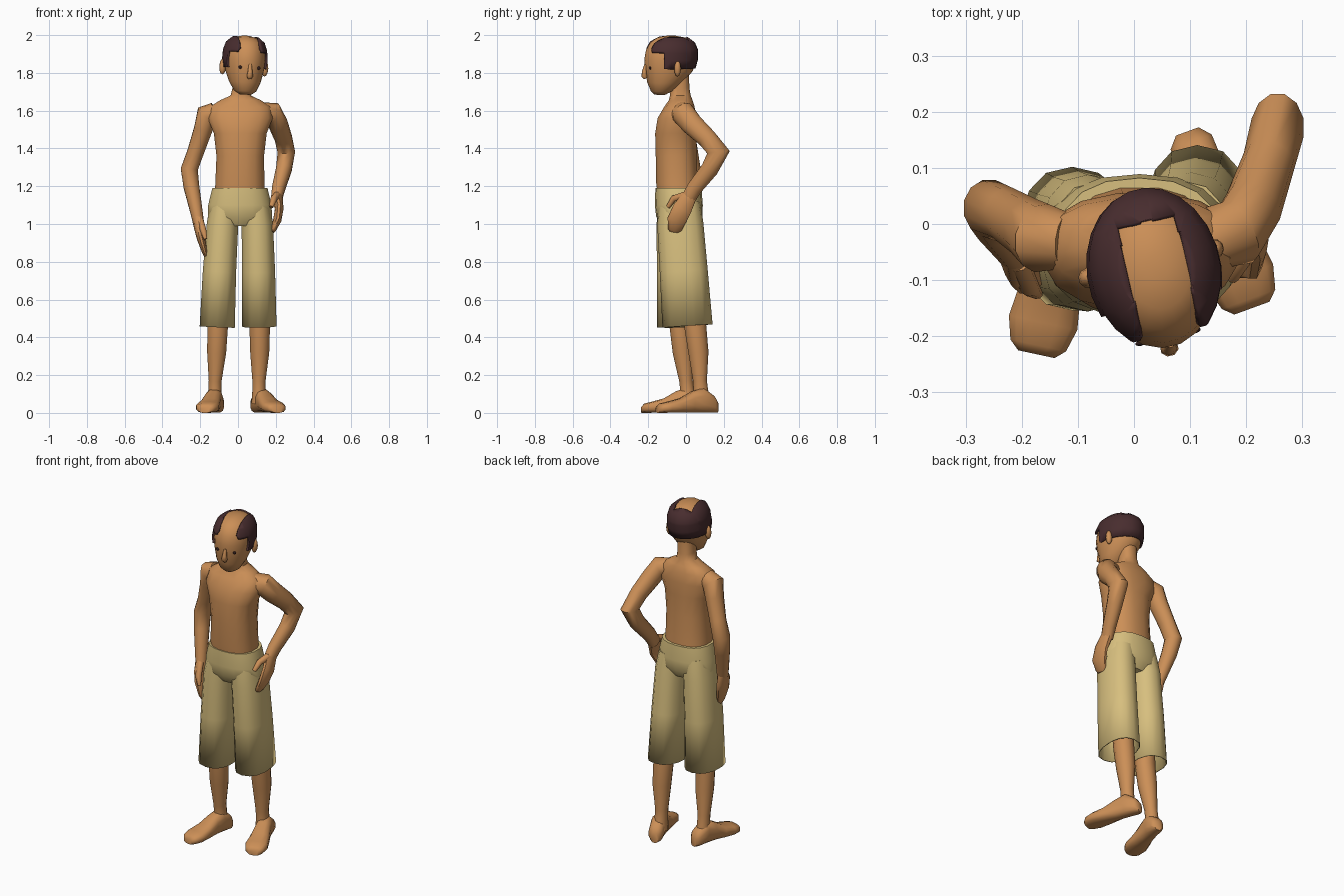
import bpy, bmesh, math
from mathutils import Vector, Matrix


def material(name, rgb):
    m = bpy.data.materials.new(name)
    m.diffuse_color = (*rgb, 1)
    return m


SKIN = material("skin", (0.60, 0.275, 0.095))
CLOTH = material("shorts cloth", (0.68, 0.52, 0.21))
HAIR = material("dark hair", (0.065, 0.026, 0.028))
EYE = material("eye black", (0.03, 0.012, 0.012))


def finish(bm, name, mat, matrix=None):
    bmesh.ops.recalc_face_normals(bm, faces=bm.faces)
    me = bpy.data.meshes.new(name)
    bm.to_mesh(me)
    bm.free()
    ob = bpy.data.objects.new(name, me)
    bpy.context.collection.objects.link(ob)
    me.materials.append(mat)
    if matrix:
        ob.matrix_world = matrix
    return ob


def loft(rings, sides=12, ref=(1, 0, 0), normal=None, power=1.0, caps=(True, True)):
    """Skin elliptical rings (x, y, z, half width, half depth) along a path."""
    bm = bmesh.new()
    pts = [Vector(r[:3]) for r in rings]
    loops = []
    for i, r in enumerate(rings):
        t = Vector(normal) if normal else Vector()
        if not normal:
            if i > 0:
                t += (pts[i] - pts[i - 1]).normalized()
            if i < len(pts) - 1:
                t += (pts[i + 1] - pts[i]).normalized()
        t.normalize()
        u = Vector(ref) - Vector(ref).dot(t) * t
        u.normalize()
        v = t.cross(u)
        loop = []
        for k in range(sides):
            a = 2 * math.pi * (k + 0.5) / sides
            c, s = math.cos(a), math.sin(a)
            c = math.copysign(abs(c) ** power, c)
            s = math.copysign(abs(s) ** power, s)
            loop.append(bm.verts.new(pts[i] + u * c * r[3] + v * s * r[4]))
        loops.append(loop)
    for A, B in zip(loops, loops[1:]):
        for k in range(sides):
            j = (k + 1) % sides
            bm.faces.new((A[k], A[j], B[j], B[k]))
    if caps[0]:
        bm.faces.new(loops[0])
    if caps[1]:
        bm.faces.new(loops[-1])
    return bm


UP = (0, 0, 1)

# Torso with neck
finish(loft([(0.01, -0.04, 1.14, .135, .11), (0.01, -0.048, 1.22, .132, .112),
             (0.012, -0.052, 1.36, .128, .110), (0.012, -0.055, 1.48, .142, .110),
             (0.012, -0.048, 1.56, .175, .104), (0.012, -0.035, 1.62, .165, .082),
             (0.013, -0.028, 1.655, .11, .064), (0.015, -0.03, 1.68, .055, .056),
             (0.018, -0.035, 1.72, .048, .054), (0.02, -0.04, 1.80, .05, .056)],
            16, normal=UP, power=0.85), "torso", SKIN)

# Arms: one hanging, one bent with the hand on the hip
finish(loft([(-.12, -.03, 1.595, .05, .05), (-.165, -.025, 1.575, .062, .062),
             (-.185, -.01, 1.50, .05, .056), (-.225, .015, 1.38, .045, .05),
             (-.258, .028, 1.29, .047, .052), (-.247, .005, 1.20, .043, .046),
             (-.215, -.045, 1.04, .032, .036), (-.208, -.055, 1.0, .03, .034)]),
       "hanging_arm", SKIN)
finish(loft([(.12, -.03, 1.59, .055, .055), (.185, -.015, 1.585, .058, .064),
             (.212, .03, 1.53, .052, .060), (.24, .11, 1.455, .047, .053),
             (.256, .172, 1.38, .048, .062), (.243, .125, 1.29, .043, .048),
             (.215, .045, 1.19, .036, .042), (.203, .01, 1.13, .03, .04)]),
       "bent_arm", SKIN)

# Hands and thumbs
finish(loft([(-.215, -.045, 1.04, .034, .03), (-.208, -.06, .98, .055, .025),
             (-.195, -.075, .92, .052, .022), (-.175, -.085, .85, .035, .015),
             (-.17, -.085, .83, .02, .01)], 10, ref=(0, 1, 0)), "hanging_hand", SKIN)
finish(loft([(-.205, -.07, 1.03, .02, .018), (-.185, -.115, .97, .018, .015),
             (-.172, -.125, .92, .01, .009)], 8), "hanging_thumb", SKIN)
finish(loft([(.206, .02, 1.15, .04, .03), (.218, -.02, 1.08, .053, .023),
             (.208, -.05, 1.02, .052, .022), (.186, -.06, .97, .038, .016),
             (.182, -.062, .958, .025, .01)], 10, ref=(0, 1, 0)), "hip_hand", SKIN)
finish(loft([(.205, -.01, 1.15, .02, .022), (.19, -.065, 1.135, .018, .018),
             (.175, -.095, 1.09, .012, .012)], 8), "hip_thumb", SKIN)

# Shorts: hips and two wide open legs
finish(loft([(0.01, -.04, 1.19, .148, .122), (0.01, -.038, 1.10, .170, .127),
             (0.01, -.036, 1.04, .172, .122), (0.01, -.035, .99, .10, .09)],
            18, normal=UP, power=0.85), "shorts_hips", CLOTH)
for name, rings in {
    "shorts_leg_left": [(-.068, -.036, 1.11, .078, .110), (-.082, -.034, 1.0, .085, .122),
                        (-.098, -.03, .75, .09, .124), (-.11, -.026, .455, .095, .128)],
    "shorts_leg_right": [(.09, -.034, 1.11, .078, .110), (.102, -.03, 1.0, .085, .122),
                         (.109, -.012, .75, .089, .127), (.113, .008, .46, .093, .133)],
}.items():
    ob = finish(loft(rings, 14, power=0.85, caps=(True, False)), name, CLOTH)
    sol = ob.modifiers.new("thickness", 'SOLIDIFY')
    sol.thickness, sol.offset = 0.006, -1

# Lower legs
finish(loft([(-.105, -.04, .62, .058, .06), (-.108, -.032, .45, .056, .056),
             (-.113, -.018, .32, .052, .054), (-.121, .0, .17, .035, .037),
             (-.122, .006, .12, .035, .038), (-.122, .01, .05, .04, .045)]), "leg_left", SKIN)
finish(loft([(.115, .035, .62, .058, .062), (.115, .05, .45, .056, .060),
             (.115, .066, .32, .052, .055), (.111, .074, .17, .036, .038),
             (.111, .078, .12, .036, .040), (.110, .085, .05, .04, .05)]), "leg_right", SKIN)

# Feet: (share of length, height, half width) from heel to toe, flat sole
FOOT = [(0, .06, .022), (.06, .09, .040), (.25, .135, .043), (.42, .115, .046),
        (.62, .078, .056), (.82, .06, .064), (.95, .05, .052), (1, .035, .034)]
for name, heel, toe in (("foot_left", (-.107, .08), (-.174, -.232)),
                        ("foot_right", (.095, .165), (.21, -.15))):
    h, d = Vector(heel), Vector(toe) - Vector(heel)
    rings = [(*(h + d * f), z / 2 + .002, w, z / 2) for f, z, w in FOOT]
    bm = loft(rings, 12, ref=(d.y, -d.x, 0), normal=(d.x, d.y, 0), power=0.75)
    for v in bm.verts:
        v.co.z = max(v.co.z - .002, 0)
    finish(bm, name, SKIN)

# Head, in its own turned frame
M = (Matrix.Translation((.033, -.078, 1.84)) @ Matrix.Rotation(math.radians(13), 4, 'Z')
     @ Matrix.Rotation(math.radians(3), 4, 'Y'))
HEAD = [(-.155, -.06, .03, .03), (-.137, -.052, .058, .056), (-.09, -.034, .083, .094),
        (-.03, -.012, .101, .127), (.03, -.007, .108, .138), (.08, -.002, .104, .134),
        (.12, 0, .09, .114), (.147, 0, .058, .076), (.157, 0, .018, .024)]
finish(loft([(0, y, z, a, b) for z, y, a, b in HEAD], 20, normal=UP), "head", SKIN, M)

# Horseshoe of hair: an inflated head shell, cut along planes
bm = loft([(0, y, z * 1.02, a + .012, b + .011) for z, y, a, b in HEAD[2:]], 24, normal=UP)
for co, no in (((.055, 0, 0), (1, 0, 0)), ((-.055, 0, 0), (1, 0, 0)), ((0, .085, 0), (0, 1, 0)),
               ((0, -.122, 0), (0, 1, 0)), ((0, -.065, 0), (0, 1, 0)),
               ((0, 0, -.015), UP), ((0, 0, .07), UP)):
    bmesh.ops.bisect_plane(bm, geom=bm.verts[:] + bm.edges[:] + bm.faces[:],
                           plane_co=co, plane_no=no)


def bare(c):
    return (c.z < -.015 or c.y < -.122 or (c.z < .07 and c.y < -.065)
            or (abs(c.x) < .055 and c.y < .085 and c.z > .03))


bmesh.ops.delete(bm, geom=[f for f in bm.faces if bare(f.calc_center_median())], context='FACES')
ob = finish(bm, "hair", HAIR, M)
sol = ob.modifiers.new("thickness", 'SOLIDIFY')
sol.thickness, sol.offset = 0.014, -1


# Ears, eyes and nose
def blob(name, loc, size, mat):
    bm = bmesh.new()
    bmesh.ops.create_uvsphere(bm, u_segments=10, v_segments=6, radius=1)
    bmesh.ops.transform(bm, verts=bm.verts,
                        matrix=Matrix.Translation(loc) @ Matrix.Diagonal((*size, 1)))
    finish(bm, name, mat, M)


for s, side in ((-1, "left"), (1, "right")):
    blob("ear_" + side, (s * .115, .008, -.012), (.018, .018, .042), SKIN)
    blob("eye_" + side, (s * .05, -.126, -.012), (.010, .005, .009), EYE)
finish(loft([(0, -.138, .005, .008, .008), (0, -.146, -.035, .013, .013),
             (0, -.146, -.057, .017, .016), (0, -.138, -.068, .012, .01)], 8),
       "nose", SKIN, M)

# Smooth shading
for ob in bpy.context.collection.objects:
    ob.select_set(True)
    bpy.context.view_layer.objects.active = ob
bpy.ops.object.shade_smooth_by_angle(angle=math.radians(50))
